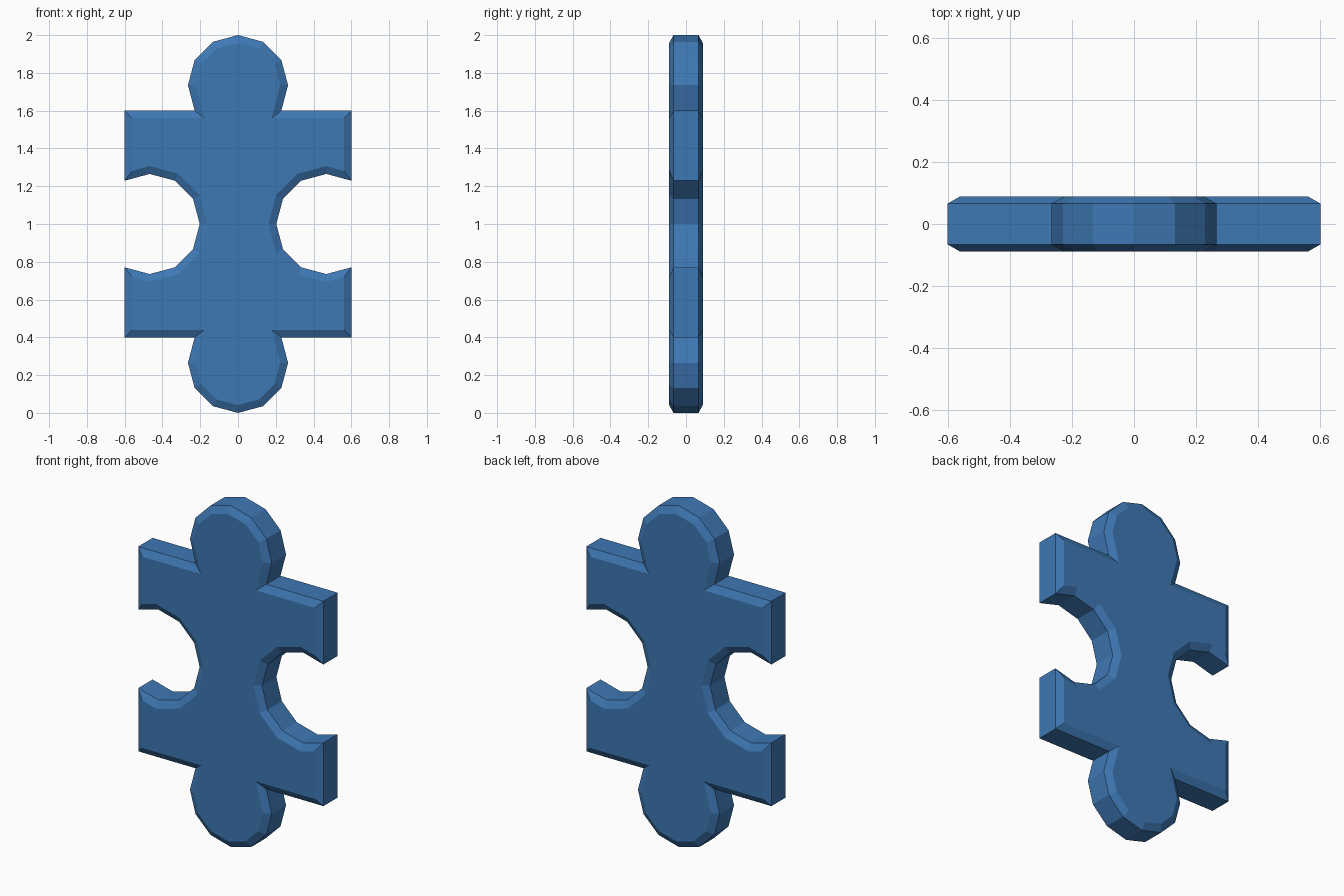
import bpy, bmesh, math
from mathutils import Vector

if "Cube" in bpy.data.objects:
    bpy.data.objects.remove(bpy.data.objects["Cube"])

R = 0.265          # radius of tabs and notches (12-sided)
HALF_W = 0.6       # half width of the body
HALF_H = 0.6       # half height of the body
INSET = 0.04       # chamfer width seen from the front
Y_FACE, Y_RIM = 0.089, 0.066


def arc(cx, cz, start, end):
    """Points on a 12-sided circle, from start to end degrees."""
    step = 30 if end > start else -30
    return [Vector((cx + R * math.cos(math.radians(a)), cz + R * math.sin(math.radians(a))))
            for a in range(start, end + step, step)]


# Counter-clockwise half outline: right notch, top right corner, top tab, top left corner
nx = 2 * R * 0.25 * 1.0
notch = arc(HALF_W - R / 2, 0, 300, 60)
tab = arc(0, 1 - R, -30, 210)
tab[0].y = tab[-1].y = HALF_H
half = notch + [Vector((HALF_W, HALF_H))] + tab + [Vector((-HALF_W, HALF_H))]
for p in (half[0], half[len(notch) - 1]):
    p.x = HALF_W
outline = half + [-p for p in half]


def offset(points, d):
    """Mitred inward offset of a counter-clockwise outline."""
    result = []
    for i, p in enumerate(points):
        a = (p - points[i - 1]).normalized()
        b = (points[(i + 1) % len(points)] - p).normalized()
        na, nb = Vector((-a.y, a.x)), Vector((-b.y, b.x))
        result.append(p + (na + nb) * d / (1 + na.dot(nb)))
    return result


inner = offset(outline, INSET)

# Puzzle piece: four outline rings, capped front and back
bm = bmesh.new()
rings = [[bm.verts.new((p.x, y, p.y + 1)) for p in pts]
         for pts, y in ((inner, -Y_FACE), (outline, -Y_RIM), (outline, Y_RIM), (inner, Y_FACE))]
for r0, r1 in zip(rings, rings[1:]):
    for i in range(len(r0)):
        j = (i + 1) % len(r0)
        bm.faces.new((r0[i], r0[j], r1[j], r1[i]))
caps = [bm.faces.new(rings[0]), bm.faces.new(rings[-1])]
bmesh.ops.recalc_face_normals(bm, faces=bm.faces)
bmesh.ops.triangulate(bm, faces=caps)
bmesh.ops.recalc_face_normals(bm, faces=bm.faces)

mesh = bpy.data.meshes.new("puzzle_piece")
bm.to_mesh(mesh)
bm.free()
mat = bpy.data.materials.new("blue")
mat.diffuse_color = (0.048, 0.188, 0.456, 1)
mat.use_nodes = True
mat.node_tree.nodes["Principled BSDF"].inputs["Base Color"].default_value = mat.diffuse_color
mesh.materials.append(mat)
piece = bpy.data.objects.new("puzzle_piece", mesh)
bpy.context.collection.objects.link(piece)
